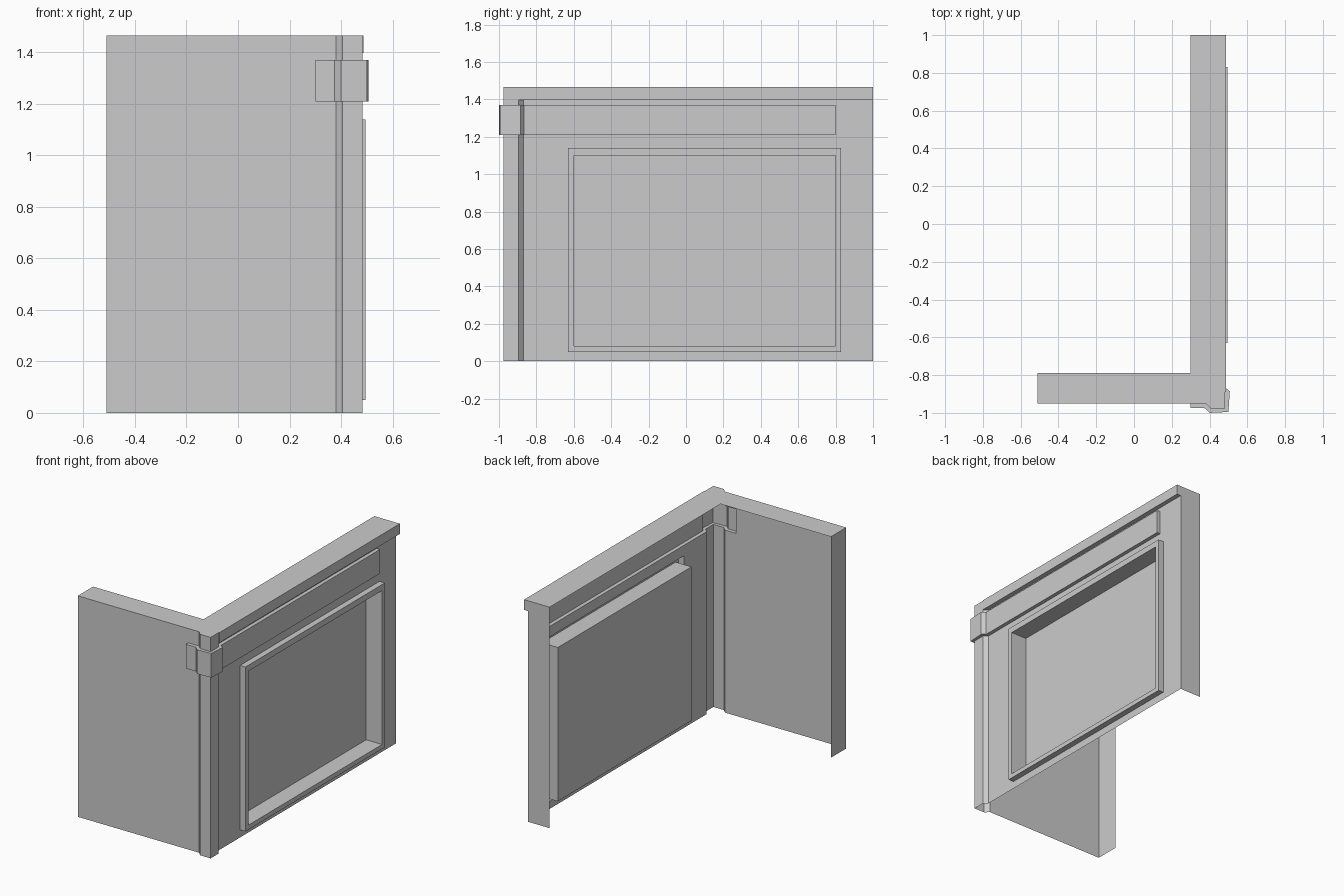
import bpy, bmesh

if "Cube" in bpy.data.objects:
    bpy.data.objects.remove(bpy.data.objects["Cube"])


def bridge(bm, a, b, closed=False, skip=()):
    """Join two point rows with quads, dropping any collapsed corners."""
    n = len(a)
    for i in range(n if closed else n - 1):
        if i in skip:
            continue
        j = (i + 1) % n
        pts = list(dict.fromkeys((a[i], a[j], b[j], b[i])))
        if len(pts) > 2:
            bm.faces.new([bm.verts.new(p) for p in pts])


def finish(bm, name):
    bmesh.ops.remove_doubles(bm, verts=bm.verts, dist=0.0005)
    mesh = bpy.data.meshes.new(name)
    bm.to_mesh(mesh)
    bm.free()
    bpy.context.collection.objects.link(bpy.data.objects.new(name, mesh))


def at(profile, z):
    return [(x, y, z) for x, y in profile]


def rect(x, y0, y1, z0, z1):
    return [(x, y0, z0), (x, y1, z0), (x, y1, z1), (x, y0, z1)]


WALL_X, BAND_X, CAP_X = 0.457, 0.482, 0.487
START = [(-0.51, -0.79), (-0.51, -0.95), (0.30, -0.95)]
END = [(WALL_X, 0.80), (WALL_X, 1.0), (0.30, 1.0)]

# Plan outlines: plain wall with corner post, trim band, top cap
plain = START + [(0.30, -0.95), (0.38, -0.95), (0.405, -0.976), (0.483, -0.976),
                 (0.483, -0.895), (WALL_X, -0.87), (WALL_X, 0.80)] + END
band = START + [(0.30, -0.975), (0.374, -0.975), (0.40, -1.0), (0.50, -0.995),
                (0.507, -0.885), (BAND_X, -0.865), (BAND_X, 0.80)] + END
cap = plain[:7] + [(0.483, -0.89), (CAP_X, -0.89), (CAP_X, 0.80),
                   (CAP_X, 0.80), (CAP_X, 1.0), (0.30, 1.0)]

# Hollow L-shaped wall: stacked layers with ledges wherever the outline changes
layers = [(plain, 0.0, 1.21), (band, 1.21, 1.37), (plain, 1.37, 1.397), (cap, 1.397, 1.465)]
bm = bmesh.new()
previous = None
for profile, z0, z1 in layers:
    if previous:
        bridge(bm, at(previous, z0), at(profile, z0))
    # The lowest layer leaves out the side panel, which holds the window
    bridge(bm, at(profile, z0), at(profile, z1), skip=(8, 9, 10) if z0 == 0 else ())
    previous = profile
top = list(dict.fromkeys(at(cap, 1.465) + [(0.30, -0.79, 1.465)]))
bm.faces.new([bm.verts.new(p) for p in top])
finish(bm, "corner_wall")

# Side panel with raised frame and recessed window
loops = [rect(WALL_X, -0.87, 1.0, 0.0, 1.21),
         rect(WALL_X, -0.63, 0.83, 0.05, 1.14),
         rect(0.496, -0.63, 0.83, 0.05, 1.14),
         rect(0.496, -0.60, 0.80, 0.08, 1.10),
         rect(0.38, -0.60, 0.80, 0.08, 1.10)]
bm = bmesh.new()
for outer, inner in zip(loops, loops[1:]):
    bridge(bm, outer, inner, closed=True)
bm.faces.new([bm.verts.new(p) for p in loops[-1]])
finish(bm, "window_panel")
